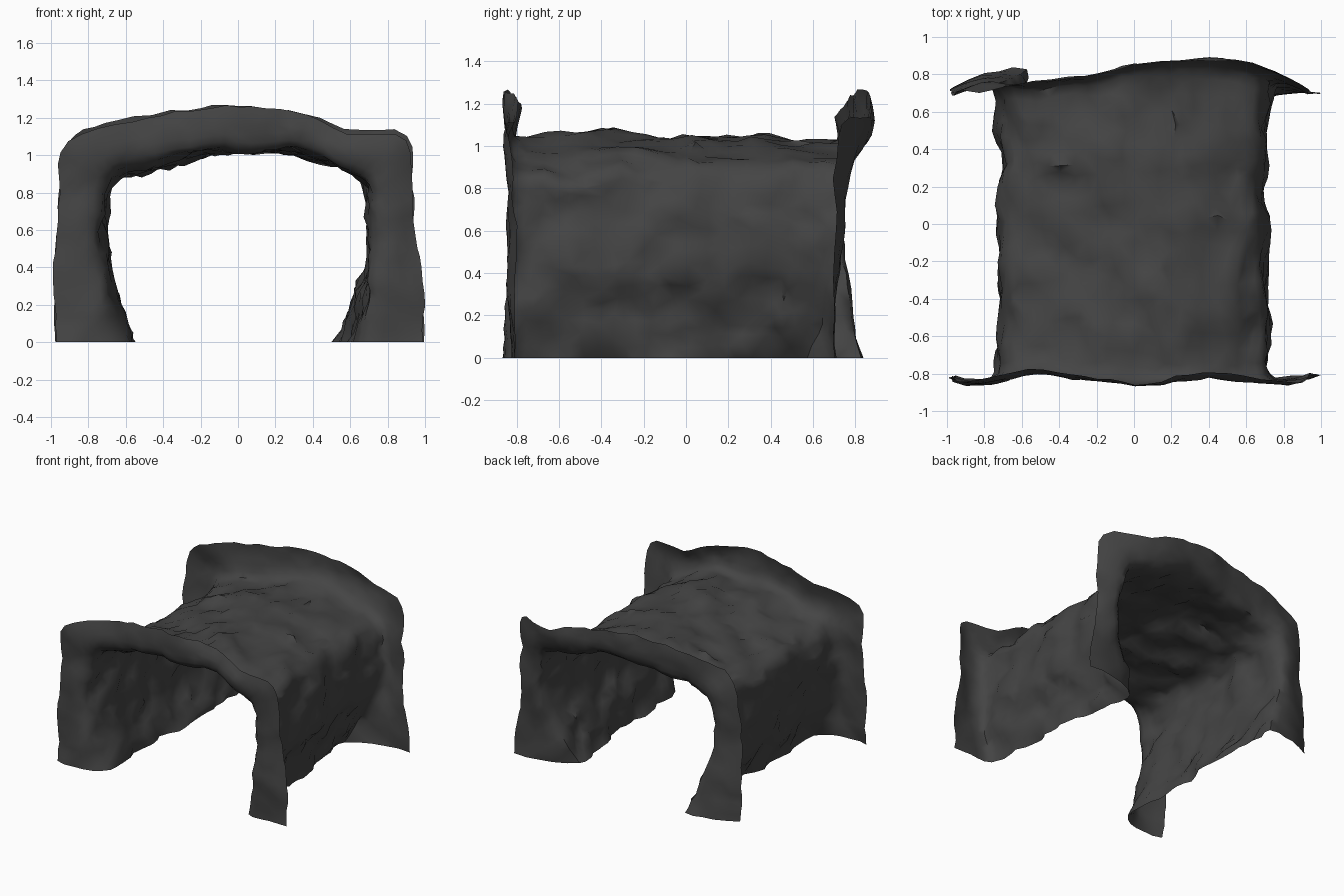
import bpy, bmesh
from mathutils import Vector, noise

if "Cube" in bpy.data.objects:
    bpy.data.objects.remove(bpy.data.objects["Cube"])

rock = bpy.data.materials.new("dark rock")
rock.diffuse_color = (0.058, 0.058, 0.058, 1)
rock.use_nodes = True
rock.node_tree.nodes["Principled BSDF"].inputs["Base Color"].default_value = rock.diffuse_color

# Arch cross-sections (x, z), from left foot over the roof to right foot
OUTER = [(-.99, 0), (-.985, .2), (-.97, .5), (-.955, .8), (-.91, 1.09), (-.56, 1.17),
         (-.27, 1.24), (0, 1.26), (.28, 1.24), (.58, 1.13), (.90, 1.09), (.935, .75),
         (.96, .5), (.985, .25), (.99, 0)]
INNER = [(-.59, 0), (-.65, .2), (-.71, .45), (-.73, .7), (-.68, .86), (-.5, .94),
         (-.25, .99), (0, 1.02), (.25, 1.015), (.5, .955), (.67, .87), (.71, .68),
         (.71, .45), (.67, .22), (.63, 0)]
# Depth of each arch point on the four rim edges
FRONT_OUT = [-.83, -.83, -.82, -.83, -.82, -.79, -.80, -.85, -.80, -.80, -.84, -.82, -.82, -.81, -.81]
FRONT_IN = [-.84, -.84, -.83, -.83, -.83, -.80, -.82, -.84, -.81, -.82, -.83, -.83, -.83, -.83, -.82]
BACK_IN = [.86, .82, .76, .74, .74, .73, .75, .80, .83, .83, .80, .75, .73, .68, .60]
BACK_OUT = [.72, .71, .70, .70, .71, .75, .78, .84, .87, .85, .74, .70, .69, .70, .70]


def edge(profile, depths):
    return [Vector((x, y, z)) for (x, z), y in zip(profile, depths)]


front_out = edge(OUTER, FRONT_OUT)
front_in = edge(INNER, FRONT_IN)
back_in = edge(INNER, BACK_IN)
back_out = edge(OUTER, BACK_OUT)

# The back opening pinches in at the feet; its left top corner stands higher
back_in[0].x = -.56
back_in[-1].x, back_in[-2].x = .48, .59
back_out[4] += Vector((.03, 0, .03))
back_out[5] += Vector((-.08, 0, .03))


def smooth(points, n=4):
    """Catmull-Rom resampling of an arch."""
    pts = [2 * points[0] - points[1]] + points + [2 * points[-1] - points[-2]]
    out = []
    for i in range(1, len(pts) - 2):
        a, b, c, d = pts[i - 1:i + 3]
        for k in range(n):
            t = k / n
            out.append(.5 * (2 * b + (c - a) * t + (2 * a - 5 * b + 4 * c - d) * t * t
                             + (3 * b - a - 3 * c + d) * t ** 3))
    return out + [points[-1].copy()]


def roughen(p, inside):
    """Rocky lumps, stronger in the tunnel, with the feet kept on the ground."""
    v = (noise.noise_vector(p * 3) * (.03 + .015 * inside)
         + noise.noise_vector(p * 7 + Vector((5, 2, 7))) * (.015 + .025 * inside)
         + noise.noise_vector(p * 15) * .01 * (1 + inside))
    q = p + v
    q.z = max(0, p.z + v.z * min(1, p.z / .2))
    q.x = max(-1, min(1, q.x))
    return q


def loft(a, b, steps, bulge=0.0, power=1):
    """Rows between two arches; bulge bows them along y, power delays the pinch."""
    rows = []
    for s in range(steps + 1):
        t = s / steps
        row = []
        for p, q in zip(smooth(a), smooth(b)):
            r = p.lerp(q, t)
            r.x = p.x + (q.x - p.x) * t ** power
            r.y += bulge * 4 * t * (1 - t)
            row.append(r)
        rows.append(row)
    return rows


# Front rim, tunnel and back rim form one continuous sheet
rows = (loft(front_out, front_in, 5, -.02)
        + loft(front_in, back_in, 22, power=2)[1:]
        + loft(back_in, back_out, 5, .02)[1:])

# Round the corner between the tunnel and its rims
for _ in range(2):
    old = [[p.copy() for p in row] for row in rows]
    for j in list(range(4, 8)) + list(range(25, 29)):
        for i, p in enumerate(rows[j]):
            rows[j][i] = p * .6 + (old[j - 1][i] + old[j + 1][i]) * .2

bm = bmesh.new()
last = len(rows) - 1
grid = []
for j, row in enumerate(rows):
    inside = max(0, min(1, (min(j, last - j) - 4) / 3))
    grid.append([bm.verts.new(roughen(p, inside)) for p in row])
for r0, r1 in zip(grid, grid[1:]):
    for i in range(len(r0) - 1):
        bm.faces.new((r0[i], r0[i + 1], r1[i + 1], r1[i]))
bmesh.ops.triangulate(bm, faces=bm.faces[:])
mesh = bpy.data.meshes.new("tunnel_shell")
bm.to_mesh(mesh)
bm.free()
mesh.materials.append(rock)
shell = bpy.data.objects.new("tunnel_shell", mesh)
bpy.context.collection.objects.link(shell)
shell.select_set(True)
bpy.context.view_layer.objects.active = shell
bpy.ops.object.shade_smooth_by_angle(angle=1.0)
